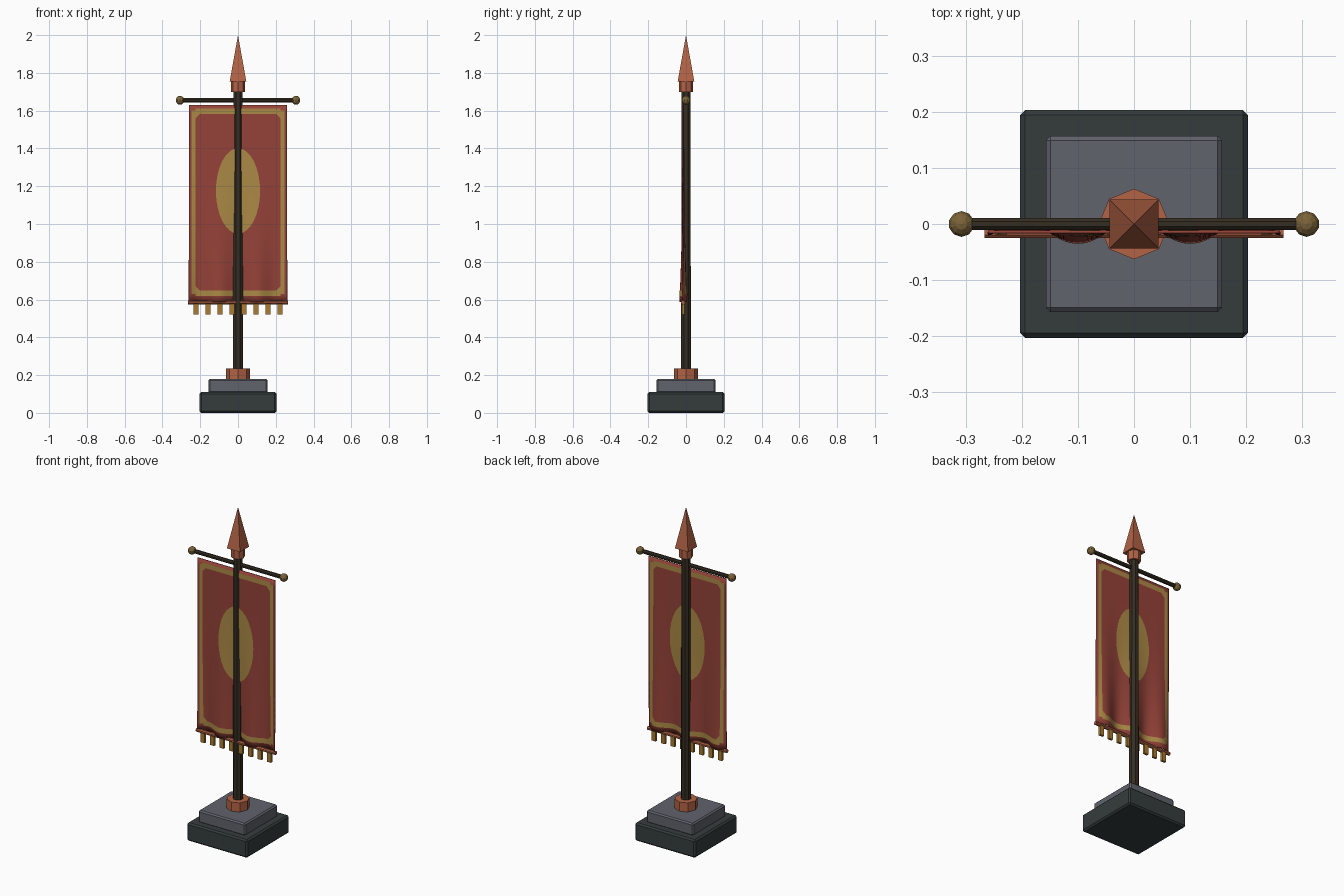
import bpy, bmesh, math

if "Cube" in bpy.data.objects:
    bpy.data.objects.remove(bpy.data.objects["Cube"])


def mat(name, rgb):
    m = bpy.data.materials.new(name)
    m.diffuse_color = (*rgb, 1)
    m.use_nodes = True
    m.node_tree.nodes["Principled BSDF"].inputs["Base Color"].default_value = m.diffuse_color
    return m


RED = mat("red cloth", (0.30, 0.055, 0.04))
GOLD = mat("gold trim", (0.41, 0.25, 0.06))
WOOD = mat("dark wood", (0.036, 0.026, 0.016))
COPPER = mat("copper", (0.45, 0.125, 0.06))
DARK = mat("dark stone", (0.036, 0.046, 0.046))
GREY = mat("grey stone", (0.12, 0.125, 0.15))
BRONZE = mat("bronze", (0.20, 0.125, 0.04))
TASSEL = mat("tassel gold", (0.40, 0.20, 0.03))


def finish(bm, name, material, normals=True):
    if normals:
        bmesh.ops.recalc_face_normals(bm, faces=bm.faces)
    me = bpy.data.meshes.new(name)
    bm.to_mesh(me)
    bm.free()
    me.materials.append(material)
    ob = bpy.data.objects.new(name, me)
    bpy.context.collection.objects.link(ob)
    return ob


def box(name, lo, hi, material, bevel=0):
    bm = bmesh.new()
    bmesh.ops.create_cube(bm, size=1)
    for v in bm.verts:
        v.co = [(a + b) / 2 + c * (b - a) for a, b, c in zip(lo, hi, v.co)]
    if bevel:
        bmesh.ops.bevel(bm, geom=bm.edges[:], offset=bevel, segments=1, affect='EDGES')
    return finish(bm, name, material)


def lathe(name, profile, sides, material, turn=0.0):
    """Closed turned part from (radius, z) pairs."""
    bm = bmesh.new()
    rings = []
    for r, z in profile:
        n = 1 if r == 0 else sides
        rings.append([bm.verts.new((r * math.cos(turn + 2 * math.pi * i / sides),
                                    r * math.sin(turn + 2 * math.pi * i / sides), z))
                      for i in range(n)])
    for a, b in zip(rings, rings[1:]):
        for i in range(sides):
            j = (i + 1) % sides
            quad = [a[i % len(a)], a[j % len(a)], b[j % len(b)], b[i % len(b)]]
            bm.faces.new(list(dict.fromkeys(quad)))
    for ring in (rings[0], rings[-1]):
        if len(ring) > 1:
            bm.faces.new(ring)
    return finish(bm, name, material)


def smooth(ob, angle=40):
    bpy.ops.object.select_all(action='DESELECT')
    ob.select_set(True)
    bpy.context.view_layer.objects.active = ob
    bpy.ops.object.shade_smooth_by_angle(angle=math.radians(angle))


# Stepped stone base
box("base_lower", (-0.203, -0.203, 0), (0.203, 0.203, 0.11), DARK, 0.009)
box("base_upper", (-0.157, -0.157, 0.105), (0.157, 0.157, 0.18), GREY, 0.008)

# Pole, collar and spear finial
lathe("pole_collar", [(0.063, 0.175), (0.063, 0.235)], 8, COPPER)
lathe("pole", [(0.028, 0.18), (0.026, 1.71)], 8, WOOD, math.pi / 8)
lathe("spear_socket", [(0.038, 1.70), (0.038, 1.765)], 8, COPPER)
lathe("spear_head", [(0.062, 1.755), (0, 2.0)], 4, COPPER, math.pi / 4)

# Crossbar with ball ends
bar = lathe("crossbar", [(0.012, -0.30), (0.012, 0.30)], 8, WOOD, math.pi / 8)
bar.rotation_euler = (0, math.pi / 2, 0)
bar.location.z = 1.655
for side, label in ((-1, "left"), (1, "right")):
    ball = bmesh.new()
    bmesh.ops.create_uvsphere(ball, u_segments=10, v_segments=7, radius=0.0235)
    ob = finish(ball, "crossbar_ball_" + label, BRONZE)
    ob.location = (side * 0.3075, 0, 1.655)

# Hanging cloth: folds deepen towards the bottom
TOP, BOTTOM, HALF = 1.63, 0.588, 0.26


def fold(x, z):
    t = (TOP - z) / (TOP - BOTTOM)
    return -0.014 + 0.018 * t ** 2.5 * math.cos(10 * math.pi * x)


def sheet(bm, x0, x1, z0, z1, nx, nz, off, flip=False):
    """Grid that follows the folds, facing the front unless flipped."""
    rows = []
    for k in range(nz + 1):
        z = z0 + (z1 - z0) * k / nz
        xs = [x0 + (x1 - x0) * i / nx for i in range(nx + 1)]
        rows.append([bm.verts.new((x, fold(x, z) + off, z)) for x in xs])
    for a, b in zip(rows, rows[1:]):
        for i in range(nx):
            f = [a[i], a[i + 1], b[i + 1], b[i]]
            bm.faces.new(f[::-1] if flip else f)


bm = bmesh.new()
sheet(bm, -HALF, HALF, BOTTOM, TOP, 52, 26, 0)
cloth = finish(bm, "banner_cloth", RED, False)
solid = cloth.modifiers.new("thickness", 'SOLIDIFY')
solid.thickness = 0.005
solid.offset = 0
smooth(cloth, 50)

# Gold border and oval on both faces of the cloth
for off, flip, label in ((-0.0045, False, "front"), (0.0045, True, "back")):
    bm = bmesh.new()
    xo, xi, zb, zt, w = 0.247, 0.226, 0.618, 1.612, 0.03
    sheet(bm, -xi, xi, zt - w, zt, 46, 1, off, flip)
    sheet(bm, -xi, xi, zb, zb + w, 46, 1, off, flip)
    for s in (-1, 1):
        a, b = sorted((s * xi, s * xo))
        sheet(bm, a, b, zb + 0.012, zt - 0.012, 2, 26, off, flip)
        # rounded inner corners
        for zc, d in ((zt - w, -1), (zb + w, 1)):
            pts = [(s * xi, zc), (s * (xi - 0.022), zc), (s * xi, zc + d * 0.025)]
            f = bm.faces.new([bm.verts.new((x, fold(x, z) + off, z)) for x, z in pts])
            f.normal_update()
            if (f.normal.y > 0) != flip:
                f.normal_flip()
    smooth(finish(bm, "border_" + label, GOLD, False))

    bm = bmesh.new()
    n, rings = 32, 6
    loops = []
    for k in range(1, rings + 1):
        pts = [(0.117 * k / rings * math.cos(2 * math.pi * i / n),
                1.175 + 0.226 * k / rings * math.sin(2 * math.pi * i / n)) for i in range(n)]
        loops.append([bm.verts.new((x, fold(x, z) + off, z)) for x, z in pts])
    faces = [loops[0]]
    for a, b in zip(loops, loops[1:]):
        faces += [[a[i], b[i], b[(i + 1) % n], a[(i + 1) % n]] for i in range(n)]
    for f in faces:
        bm.faces.new(f[::-1] if flip else f)
    smooth(finish(bm, "oval_emblem_" + label, GOLD, False))

# Hem rod and tassels
hem = lathe("hem_rod", [(0.011, -0.266), (0.011, 0.266)], 8, COPPER, math.pi / 8)
hem.rotation_euler = (0, math.pi / 2, 0)
hem.location = (0, -0.015, 0.585)
for i in range(8):
    x = (i - 3.5) * 0.0635
    box("tassel_%d" % (i + 1), (x - 0.013, -0.021, 0.52), (x + 0.013, -0.007, 0.58), TASSEL)
